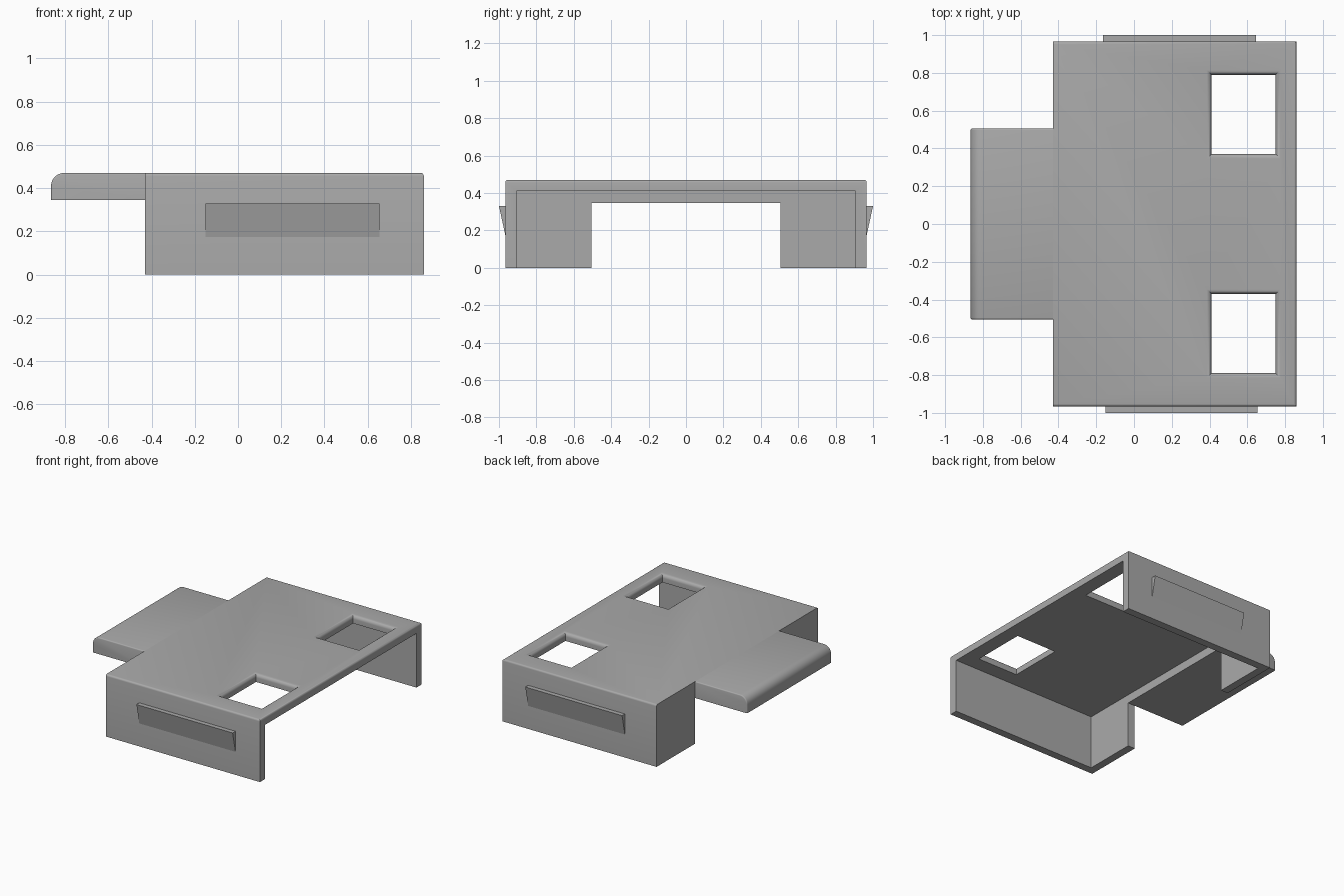
import bpy, bmesh, math

cube = bpy.data.objects.get("Cube")
if cube:
    bpy.data.objects.remove(cube, do_unlink=True)

grey = bpy.data.materials.new("plain grey")
grey.use_nodes = True
colour = (0.4, 0.4, 0.4, 1)
grey.diffuse_color = colour
for node in grey.node_tree.nodes:
    if node.type == 'BSDF_PRINCIPLED':
        node.inputs["Base Color"].default_value = colour

X0, X1, YW, TOP = -0.43, 0.86, 0.966, 0.47   # outer size of the shell
WALL = 0.06
TONGUE_X, TONGUE_Y, TONGUE_Z = -0.865, 0.505, 0.345


def loft(name, rings):
    """Closed solid through a stack of equal-sized rings of points."""
    bm = bmesh.new()
    loops = [[bm.verts.new(p) for p in ring] for ring in rings]
    n = len(loops[0])
    for a, b in zip(loops, loops[1:]):
        for i in range(n):
            j = (i + 1) % n
            bm.faces.new((a[i], a[j], b[j], b[i]))
    bm.faces.new(loops[0][::-1])
    bm.faces.new(loops[-1])
    bmesh.ops.recalc_face_normals(bm, faces=bm.faces)
    mesh = bpy.data.meshes.new(name)
    bm.to_mesh(mesh)
    bm.free()
    obj = bpy.data.objects.new(name, mesh)
    bpy.context.collection.objects.link(obj)
    mesh.materials.append(grey)
    return obj


def rect(x0, x1, y0, y1, z):
    return [(x0, y0, z), (x1, y0, z), (x1, y1, z), (x0, y1, z)]


def box(name, x0, x1, y0, y1, z0, z1):
    return loft(name, [rect(x0, x1, y0, y1, z0), rect(x0, x1, y0, y1, z1)])


def bevel(obj, rule, width, segments):
    """Round the edges whose two end points satisfy the rule."""
    bm = bmesh.new()
    bm.from_mesh(obj.data)
    edges = [e for e in bm.edges if rule(e.verts[0].co, e.verts[1].co)]
    bmesh.ops.bevel(bm, geom=edges, offset=width, segments=segments,
                    profile=0.5, affect='EDGES', clamp_overlap=True)
    bm.to_mesh(obj.data)
    bm.free()


def activate(obj):
    bpy.ops.object.select_all(action='DESELECT')
    obj.select_set(True)
    bpy.context.view_layer.objects.active = obj


def cut(obj, cutter):
    mod = obj.modifiers.new("cut", 'BOOLEAN')
    mod.operation, mod.solver, mod.object = 'DIFFERENCE', 'EXACT', cutter
    activate(obj)
    bpy.ops.object.modifier_apply(modifier=mod.name)
    bpy.data.objects.remove(cutter, do_unlink=True)


def smooth(obj):
    activate(obj)
    bpy.ops.object.shade_smooth_by_angle(angle=math.radians(35))


# Shell: rounded top edges, hollow below and open at one end
shell = box("cover_shell", X0, X1, -YW, YW, 0, TOP)
bevel(shell, lambda a, b: min(a.z, b.z) > 0.4 and max(a.x, b.x) > 0
      and (abs(a.y - b.y) < 0.01 or a.x > 0 and b.x > 0), 0.014, 4)
cut(shell, box("cavity", X0 + WALL, 1.2, WALL - YW, YW - WALL, -0.5, TOP - WALL))
cut(shell, box("end_gap", -0.6, -0.3, -TONGUE_Y, TONGUE_Y, -0.5, TONGUE_Z))

# Two windows with rounded upper rims
FILLET, STEPS = 0.028, 6
for side in (-1, 1):
    def ring(grow, z):
        ys = sorted((side * (0.37 - grow), side * (0.79 + grow)))
        return rect(0.41 - grow, 0.75 + grow, *ys, z)
    rings = [ring(0, 0.3)]
    for i in range(STEPS + 1):
        a = math.pi / 2 * i / STEPS
        rings.append(ring(FILLET * (1 - math.cos(a)),
                          TOP - FILLET * (1 - math.sin(a)) + 0.0005))
    rings.append(ring(FILLET, TOP + 0.1))
    cut(shell, loft("window_cutter", rings))
smooth(shell)

# Tongue: solid flap with a round nose
R = 0.06
profile = [(X0, TONGUE_Z), (X0, TOP)]
for i in range(9):
    a = math.pi / 2 * i / 8
    profile.append((TONGUE_X + R * (1 - math.sin(a)), TOP - R * (1 - math.cos(a))))
profile.append((TONGUE_X, TONGUE_Z))
tongue = loft("tongue", [[(x, y, z) for x, z in profile]
                         for y in (-TONGUE_Y, TONGUE_Y)])
bevel(tongue, lambda a, b: abs(a.y - b.y) < 0.001 and max(a.x, b.x) <= X0 + 0.001
      and max(a.z, b.z) > TONGUE_Z + 0.01 and min(a.x, b.x) < X0 - 0.001, 0.008, 3)
smooth(tongue)

# Snap ridges: wedges on both side walls
for name, side, x0, x1 in (("front_ridge", -1, -0.15, 0.655),
                           ("back_ridge", 1, -0.165, 0.645)):
    section = [(YW - 0.002, 0.165), (1.0, 0.33), (YW - 0.002, 0.33)]
    loft(name, [[(x, side * y, z) for y, z in section] for x in (x0, x1)])
